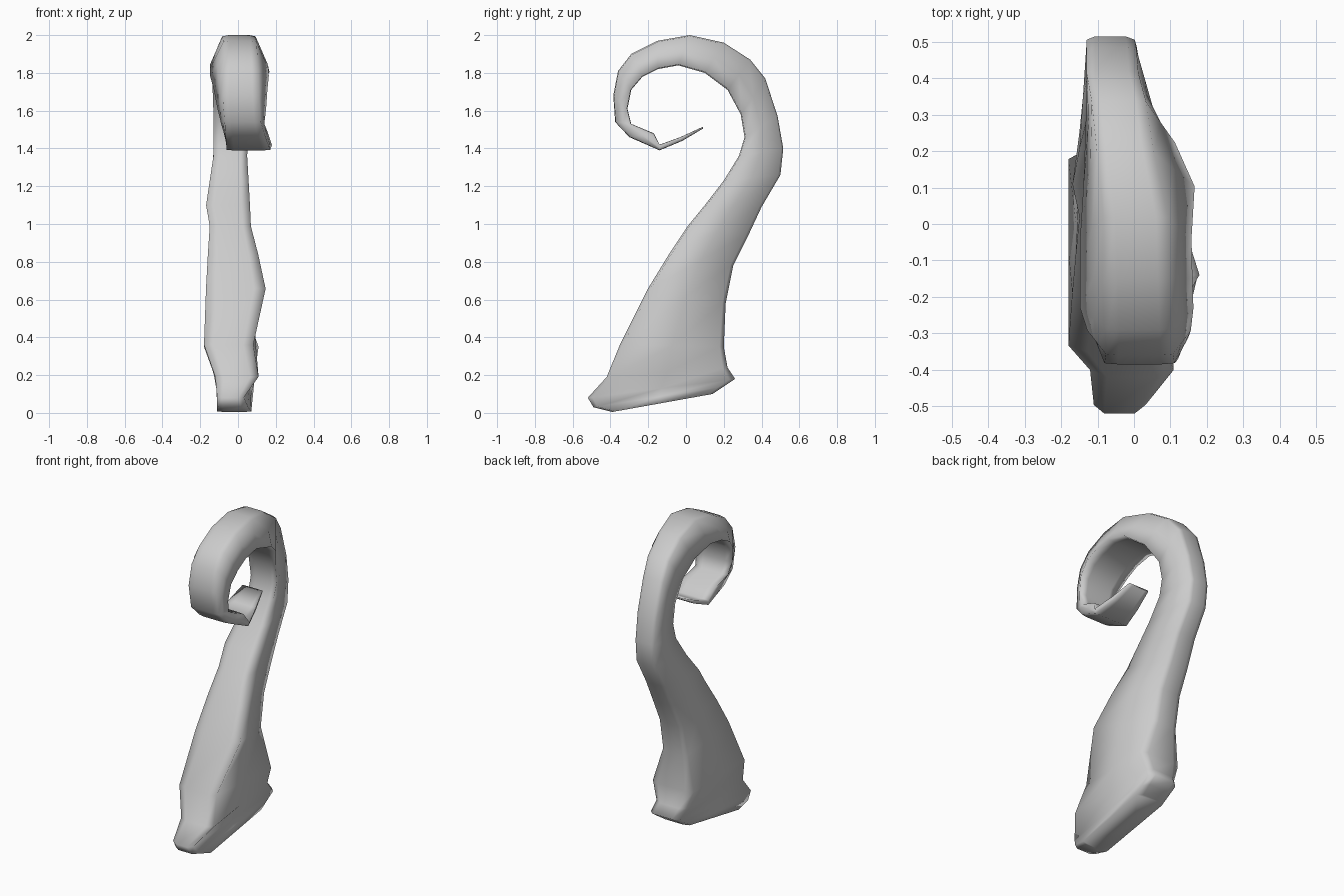
import bpy, bmesh

# Side profile: inner edge (y, z) paired with outer edge (y, z), base to tip
PROFILE = [
    (-0.39, 0.005, 0.14, 0.10), (-0.49, 0.03, 0.20, 0.14), (-0.52, 0.08, 0.26, 0.18),
    (-0.42, 0.19, 0.22, 0.24), (-0.35, 0.36, 0.20, 0.35), (-0.20, 0.66, 0.21, 0.58),
    (-0.09, 0.84, 0.25, 0.78), (0.01, 0.99, 0.33, 0.94), (0.10, 1.10, 0.40, 1.09),
    (0.20, 1.23, 0.50, 1.26), (0.28, 1.36, 0.515, 1.40), (0.31, 1.46, 0.485, 1.57),
    (0.29, 1.58, 0.42, 1.77), (0.22, 1.71, 0.34, 1.87), (0.10, 1.80, 0.20, 1.96),
    (-0.04, 1.84, 0.02, 2.00), (-0.15, 1.82, -0.15, 1.97), (-0.23, 1.78, -0.29, 1.90),
    (-0.29, 1.71, -0.36, 1.81), (-0.31, 1.61, -0.385, 1.68), (-0.29, 1.53, -0.375, 1.54),
    (-0.17, 1.48, -0.30, 1.46), (-0.14, 1.42, -0.14, 1.39), (-0.03, 1.46, -0.02, 1.44),
    (0.09, 1.515, 0.09, 1.505),
]

# Side to side limits at key stations: inner left, inner right, outer left, outer right
WIDTHS = {
    0: (-0.11, 0.07, -0.11, 0.08),
    2: (-0.11, 0.03, -0.12, 0.09),
    3: (-0.12, 0.11, -0.14, 0.07),
    4: (-0.18, 0.08, -0.18, 0.11),
    5: (-0.17, 0.15, -0.15, 0.02),
    7: (-0.15, 0.07, -0.14, 0.01),
    8: (-0.17, 0.065, -0.13, 0.01),
    10: (-0.13, 0.05, -0.13, 0.00),
    12: (-0.13, 0.06, -0.13, 0.01),
    14: (-0.14, 0.17, -0.10, 0.05),
    15: (-0.15, 0.16, -0.08, 0.09),
    17: (-0.15, 0.165, -0.07, 0.10),
    19: (-0.11, 0.15, -0.08, 0.11),
    20: (-0.09, 0.14, -0.07, 0.12),
    22: (-0.06, 0.18, -0.06, 0.17),
    24: (-0.03, 0.11, -0.03, 0.11),
}


def widths_at(i):
    lo = max(k for k in WIDTHS if k <= i)
    hi = min(k for k in WIDTHS if k >= i)
    f = (i - lo) / (hi - lo) if hi > lo else 0
    return [a + (b - a) * f for a, b in zip(WIDTHS[lo], WIDTHS[hi])]


# Half cross-section: position from inner to outer edge, share of half width
HALF = [(0.0, 0.6), (0.03, 1.0), (0.5, 1.0), (0.96, 1.0), (1.0, 0.65)]
SECTION = HALF + [(t, -w) for t, w in reversed(HALF)]

bm = bmesh.new()
rings = []
for k, (yi, zi, yo, zo) in enumerate(PROFILE):
    il, ir, ol, outr = widths_at(k)
    ring = []
    for t, w in SECTION:
        left, right = il + (ol - il) * t, ir + (outr - ir) * t
        x = (left + right) / 2 + w * (right - left) / 2
        ring.append(bm.verts.new((x, yi + (yo - yi) * t, zi + (zo - zi) * t)))
    rings.append(ring)

# Skin the rings and close both ends
n = len(SECTION)
for a, b in zip(rings, rings[1:]):
    for i in range(n):
        j = (i + 1) % n
        bm.faces.new((a[i], a[j], b[j], b[i]))
bm.faces.new(rings[0])
bm.faces.new(list(reversed(rings[-1])))
bmesh.ops.recalc_face_normals(bm, faces=bm.faces[:])

mesh = bpy.data.meshes.new("curled_hook")
bm.to_mesh(mesh)
bm.free()
hook = bpy.data.objects.new("curled_hook", mesh)
bpy.context.collection.objects.link(hook)
bpy.context.view_layer.objects.active = hook
hook.select_set(True)
bpy.ops.object.shade_smooth_by_angle(angle=2.4)
